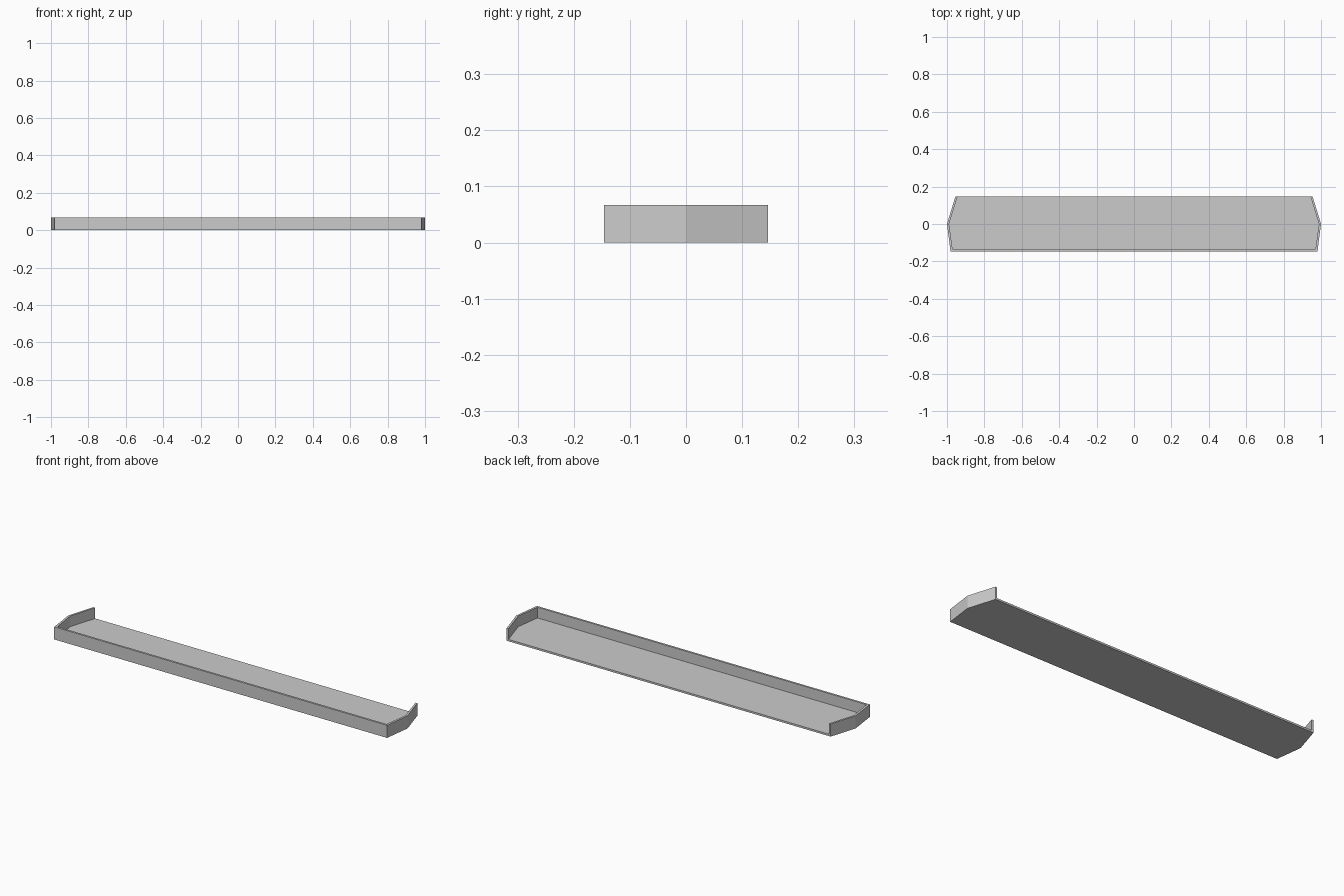
import bpy
import bmesh

cube = bpy.data.objects.get("Cube")
if cube:
    bpy.data.objects.remove(cube)

HEIGHT, FLOOR, WALL = 0.067, 0.01, 0.011
BACK, FRONT = 0.146, -0.146

# Half outlines from back to front: (x, y)
outer_half = [(0.955, BACK), (1.0, 0.0), (0.981, FRONT)]
inner_half = [(0.955 - WALL, BACK), (1.0 - WALL, 0.0), (0.981 - WALL, FRONT + WALL)]


def outline(half):
    """Mirror a half outline into a full run, back left round to back right."""
    return half + [(-x, y) for x, y in reversed(half)]


bm = bmesh.new()


def ring(half, z):
    return [bm.verts.new((x, y, z)) for x, y in outline(half)]


base = ring(outer_half, 0)
rim_out = ring(outer_half, HEIGHT)
rim_in = ring(inner_half, HEIGHT)
floor = ring(inner_half, FLOOR)
rings = [base, rim_out, rim_in, floor]

# Underside and tray floor
bm.faces.new(base)
bm.faces.new(floor)

# Outer wall, rim and inner wall
for a, b in zip(rings, rings[1:]):
    for i in range(len(a) - 1):
        bm.faces.new((a[i], a[i + 1], b[i + 1], b[i]))

# Open back: U-shaped end face
bm.faces.new([r[0] for r in rings] + [r[-1] for r in reversed(rings)])
bmesh.ops.recalc_face_normals(bm, faces=bm.faces[:])

mesh = bpy.data.meshes.new("shelf_tray")
bm.to_mesh(mesh)
bm.free()
tray = bpy.data.objects.new("shelf_tray", mesh)
bpy.context.collection.objects.link(tray)

# Plain grey finish
grey = bpy.data.materials.new("plain_grey")
grey.use_nodes = True
colour = (0.6, 0.6, 0.6, 1)
grey.diffuse_color = colour
grey.node_tree.nodes["Principled BSDF"].inputs["Base Color"].default_value = colour
mesh.materials.append(grey)
